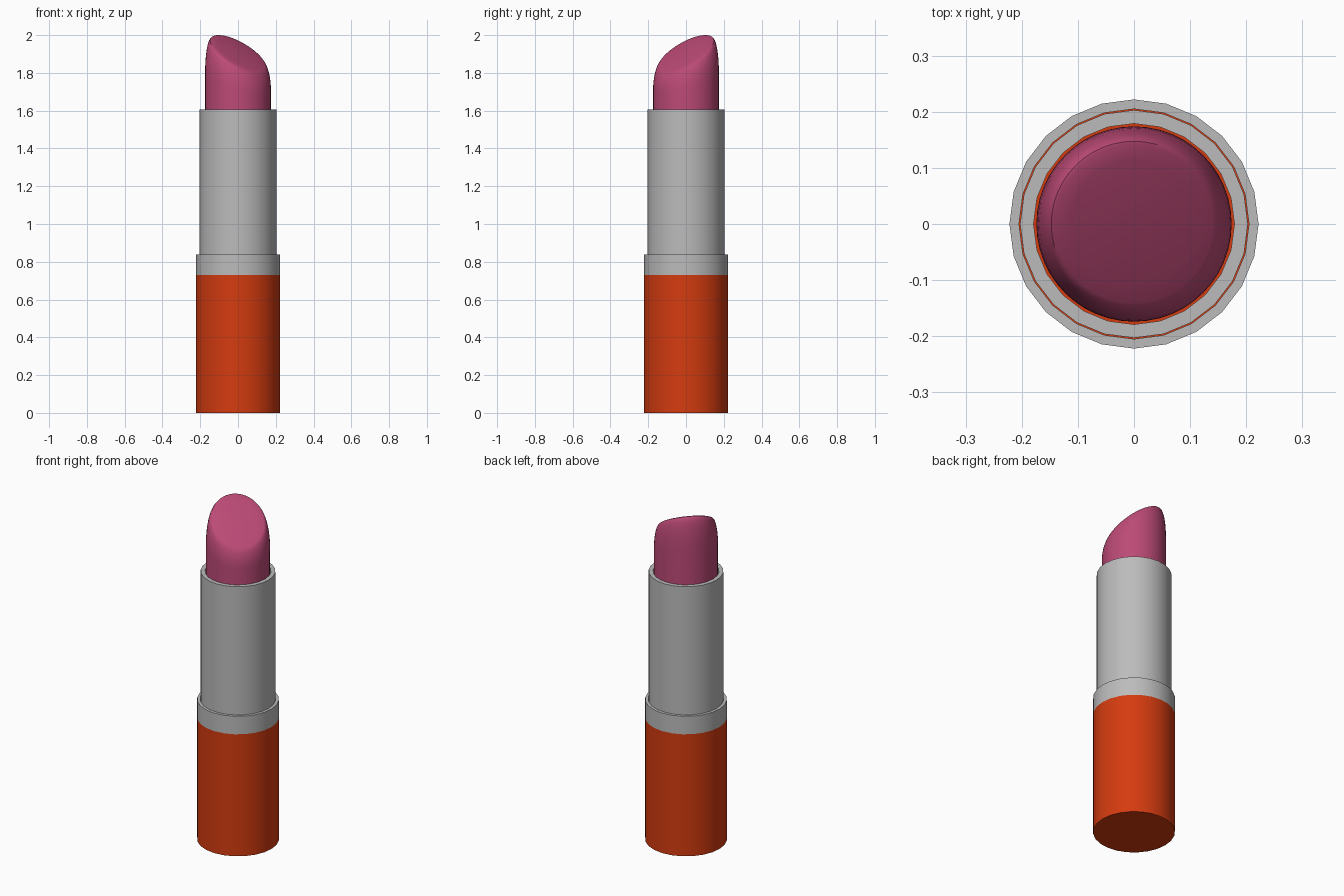
import bpy, bmesh
from math import sin, cos, pi, sqrt, radians

cube = bpy.data.objects.get("Cube")
if cube:
    bpy.data.objects.remove(cube, do_unlink=True)


def material(name, rgb):
    m = bpy.data.materials.new(name)
    m.use_nodes = True
    m.diffuse_color = (*rgb, 1)
    m.node_tree.nodes["Principled BSDF"].inputs["Base Color"].default_value = (*rgb, 1)
    return m


orange = material("orange plastic", (0.66, 0.044, 0.005))
silver = material("silver metal", (0.5, 0.5, 0.5))
pink = material("pink wax", (0.5, 0.068, 0.18))


def stack_rings(name, rings, height, sides, mats, closed=False, pick=None):
    """Skin a list of (radius, level) rings; height(x, y, level) gives z."""
    bm = bmesh.new()
    loops = []
    for r, level in rings:
        loop = []
        for i in range(sides):
            a = 2 * pi * i / sides
            x, y = r * cos(a), r * sin(a)
            loop.append(bm.verts.new((x, y, height(x, y, level))))
        loops.append(loop)
    pairs = list(zip(loops, loops[1:]))
    if closed:
        pairs.append((loops[-1], loops[0]))
    else:
        bm.faces.new(loops[0])
        bm.faces.new(loops[-1])
    for low, high in pairs:
        for i in range(sides):
            j = (i + 1) % sides
            bm.faces.new((low[i], low[j], high[j], high[i]))
    bmesh.ops.recalc_face_normals(bm, faces=bm.faces)
    if pick:
        for f in bm.faces:
            f.material_index = pick(f.calc_center_median().z)
    mesh = bpy.data.meshes.new(name)
    bm.to_mesh(mesh)
    bm.free()
    for m in mats:
        mesh.materials.append(m)
    ob = bpy.data.objects.new(name, mesh)
    bpy.context.collection.objects.link(ob)
    bpy.ops.object.select_all(action="DESELECT")
    ob.select_set(True)
    bpy.context.view_layer.objects.active = ob
    bpy.ops.object.shade_smooth_by_angle(angle=radians(35))
    return ob


def flat(x, y, level):
    return level


FLOOR = 0.73

# Base cup: coloured body with a metal collar around a shallow recess
stack_rings("base_cup",
            [(0.222, 0), (0.222, FLOOR), (0.222, 0.838), (0.205, 0.838), (0.205, FLOOR)],
            flat, 24, [orange, silver], pick=lambda z: int(z > FLOOR + 0.01))

# Hollow metal sleeve standing in the recess
stack_rings("inner_sleeve",
            [(0.203, FLOOR), (0.203, 1.605), (0.179, 1.605), (0.179, FLOOR)],
            flat, 24, [silver], closed=True)

# Wax bullet: cylinder with a slanted, softly rounded cut
R, ROUND = 0.174, 0.033
EDGE = R - ROUND


def bullet_height(x, y, level):
    if level is None:
        return FLOOR
    d = (y - x) / sqrt(2)
    r2 = (x * x + y * y) / EDGE ** 2
    plane = 1.905 + 0.67 * d + 0.01 * max(0, 1 - r2)
    drop = 0.145 + 0.055 * d / R
    return plane - drop * level


rings = [(R, None)]
for k in range(9):
    a = k / 8 * pi / 2
    rings.append((EDGE + ROUND * cos(a), 1 - sin(a)))
rings += [(EDGE * f, 0) for f in (0.8, 0.55, 0.3, 0.1)]
stack_rings("wax_bullet", rings, bullet_height, 48, [pink])
